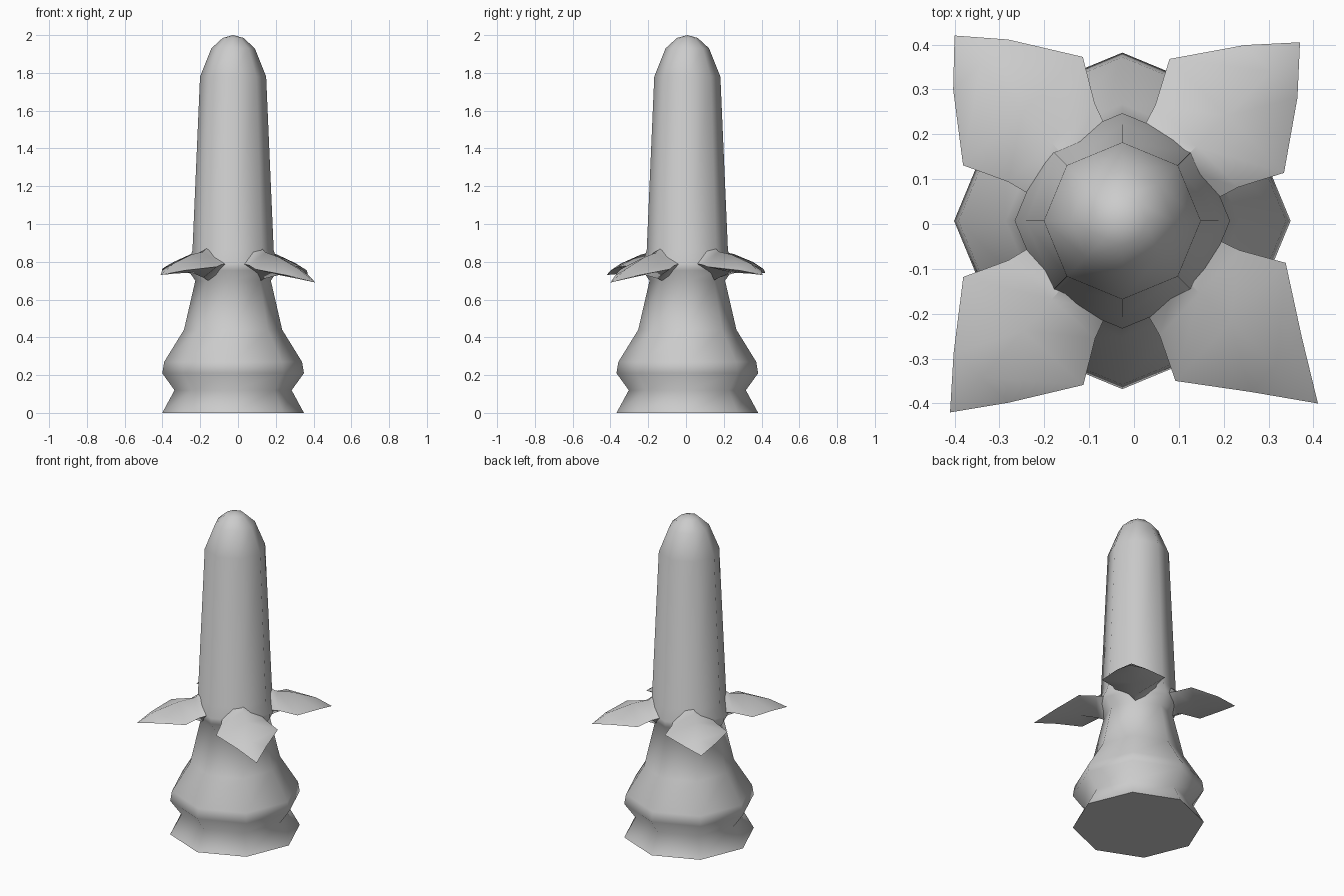
import bpy, bmesh, math
from mathutils import Vector

if "Cube" in bpy.data.objects:
    bpy.data.objects.remove(bpy.data.objects["Cube"])

CX, CY = -0.026, 0.007   # axis of the turned body


def finish(name, bm, angle):
    bmesh.ops.recalc_face_normals(bm, faces=bm.faces)
    mesh = bpy.data.meshes.new(name)
    bm.to_mesh(mesh)
    bm.free()
    ob = bpy.data.objects.new(name, mesh)
    bpy.context.collection.objects.link(ob)
    bpy.ops.object.select_all(action='DESELECT')
    ob.select_set(True)
    bpy.context.view_layer.objects.active = ob
    bpy.ops.object.shade_smooth_by_angle(angle=math.radians(angle))
    return ob


def bridge(bm, a, b):
    n = len(a)
    for i in range(n):
        j = (i + 1) % n
        bm.faces.new((a[i], a[j], b[j], b[i]))


def fan(bm, ring, tip):
    for i in range(len(ring)):
        bm.faces.new((ring[i], ring[(i + 1) % len(ring)], tip))


# Eight-sided turned body: foot, bulb, neck, collar, shaft and dome
profile = [(0.375, 0), (0.31, 0.12), (0.375, 0.21), (0.365, 0.27),
           (0.26, 0.44), (0.2, 0.7), (0.238, 0.755), (0.24, 0.79),
           (0.215, 0.86), (0.175, 1.78), (0.115, 1.93), (0.055, 1.985)]
bm = bmesh.new()
rings = [[bm.verts.new((CX + r * math.cos(k * math.pi / 4),
                        CY + r * math.sin(k * math.pi / 4), z))
          for k in range(8)] for r, z in profile]
for a, b in zip(rings, rings[1:]):
    bridge(bm, a, b)
bm.faces.new(rings[0])
fan(bm, rings[-1], bm.verts.new((CX, CY, 2.0)))
finish("turned_body", bm, 75)


# Pointed leaves on the diagonals, drooping to their tips
def leaf(name, tip):
    tip = Vector(tip)
    out = Vector((tip.x - CX, tip.y - CY, 0)).normalized()
    side = Vector((-out.y, out.x, 0))
    drop = tip.z - 0.72
    bm = bmesh.new()
    # distance out, half width, edge height, ridge height, underside height
    sections = [(0.17, 0.11, 0.79, 0.9, 0.69),
                (0.235, 0.13, 0.785, 0.853, 0.715),
                (0.33, 0.18, 0.77, 0.835, 0.74),
                (0.47, 0.083, 0.748, 0.785, 0.73)]
    rings = []
    for u, w, edge, ridge, under in sections:
        base = Vector((CX, CY, drop * max(0, (u - 0.2) / 0.4))) + out * u
        rings.append([bm.verts.new(base + side * v + Vector((0, 0, z)))
                      for v, z in ((w, edge), (0, ridge), (-w, edge), (0, under))])
    for a, b in zip(rings, rings[1:]):
        bridge(bm, a, b)
    bm.faces.new(rings[0])
    fan(bm, rings[-1], bm.verts.new(tip))
    finish(name, bm, 65)


leaf("leaf_front_right", (0.41, -0.40, 0.69))
leaf("leaf_back_right", (0.37, 0.405, 0.73))
leaf("leaf_back_left", (-0.40, 0.42, 0.74))
leaf("leaf_front_left", (-0.41, -0.42, 0.73))
